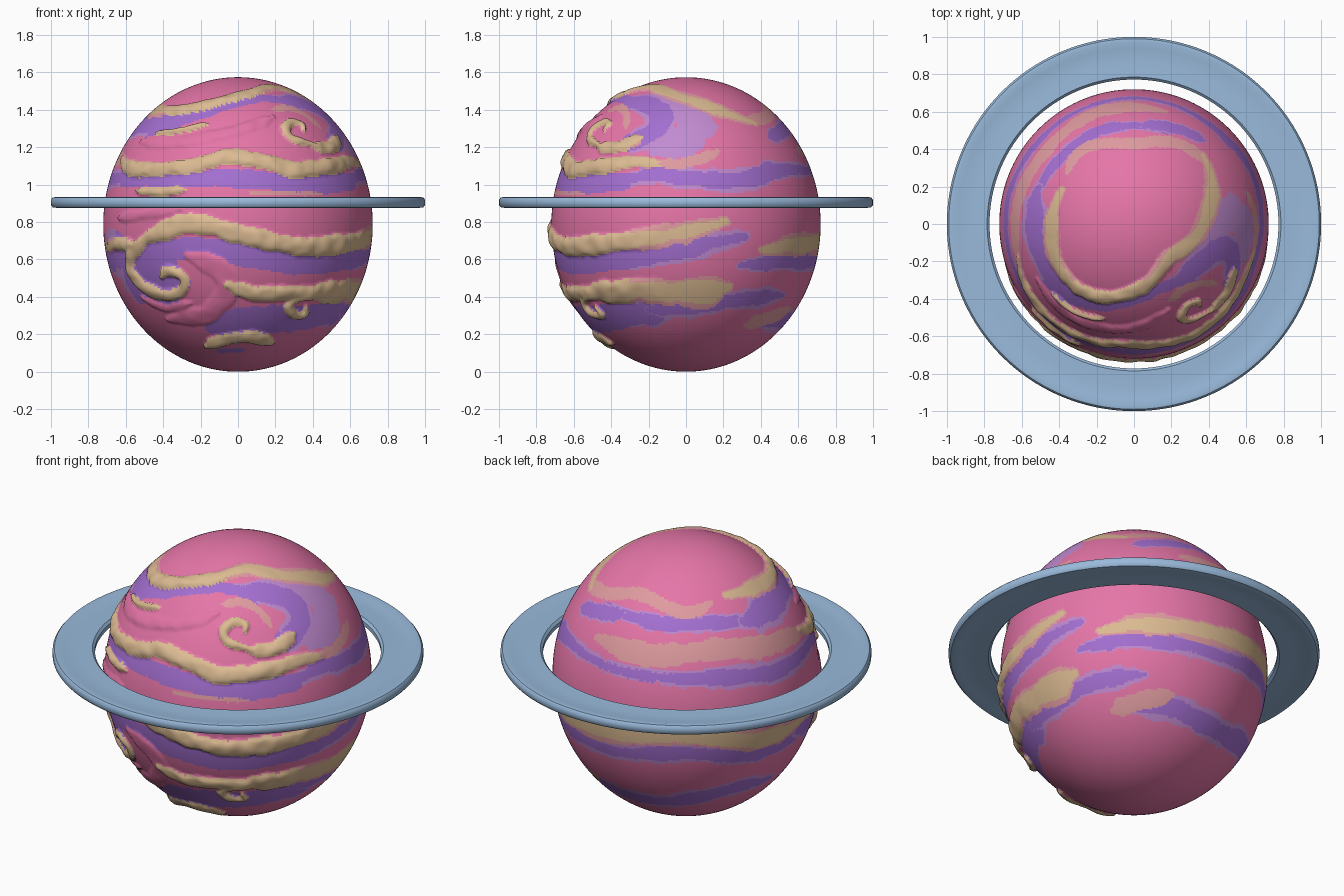
import bpy, bmesh, math
from mathutils import Vector, kdtree, noise

cube = bpy.data.objects.get("Cube")
if cube:
    bpy.data.objects.remove(cube, do_unlink=True)

RADIUS, HALF = 0.72, 0.787


def material(name, rgb):
    mat = bpy.data.materials.new(name)
    mat.use_nodes = True
    mat.diffuse_color = (*rgb, 1)
    mat.node_tree.nodes["Principled BSDF"].inputs["Base Color"].default_value = (*rgb, 1)
    return mat


PINK, PURPLE, LILAC, CREAM, TAN = range(5)
planet_mats = [
    material("pink", (0.79, 0.18, 0.39)),
    material("purple", (0.37, 0.16, 0.64)),
    material("lilac", (0.54, 0.26, 0.64)),
    material("cream", (0.72, 0.5, 0.29)),
    material("pinkish tan", (0.74, 0.33, 0.35)),
]
ring_mat = material("ring blue", (0.32, 0.49, 0.71))


def on_surface(lon, z):
    """Point on the ellipsoid; longitude 0 faces the front, 90 is +x."""
    t = max(-1, min(1, z / HALF - 1))
    r = RADIUS * math.sqrt(1 - t * t)
    a = math.radians(lon)
    return Vector((r * math.sin(a), -r * math.cos(a), z))


def smooth_path(points, steps=20):
    """Catmull-Rom samples through (longitude, height) points."""
    pts = [Vector(p) for p in points]
    pts = [pts[0] * 2 - pts[1]] + pts + [pts[-1] * 2 - pts[-2]]
    out = []
    for a, b, c, d in zip(pts, pts[1:], pts[2:], pts[3:]):
        for i in range(steps + 1):
            t = i / steps
            out.append((2 * b + (c - a) * t + (2 * a - 5 * b + 4 * c - d) * t ** 2
                        + (3 * b - a - 3 * c + d) * t ** 3) / 2)
    return out


strokes = []


def stroke(colour, half_width, points, relief=0.0):
    """Brush stroke whose ends narrow to less than half its width."""
    path = smooth_path(points)
    last = len(path) - 1
    widths = [half_width * min(1, 0.4 + 5 * min(i, last - i) / last) for i in range(last + 1)]
    strokes.append((colour, path, widths, relief))


def crest(half_width, points):
    """Raised cream cloud crest."""
    stroke(CREAM, half_width, points, relief=0.024)


def fold(half_width, points):
    """Slightly raised pink fold."""
    stroke(PINK, half_width, points, relief=0.012)


# Upper purple belt, wrapping the cap and sweeping into the upper curl
stroke(LILAC, .08, [(60, 1.47), (85, 1.42), (95, 1.33), (90, 1.25), (74, 1.18)])
stroke(PURPLE, .04, [(-200, 1.33), (-160, 1.32), (-130, 1.32), (-95, 1.3), (-45, 1.33),
                     (-13, 1.41), (15, 1.46), (60, 1.44)])
stroke(PURPLE, .08, [(-110, 1.3), (-72, 1.32), (-35, 1.34)])
stroke(PURPLE, .08, [(35, 1.46), (70, 1.4), (72, 1.29), (55, 1.2)])
stroke(PURPLE, .04, [(140, 1.25), (155, 1.28), (175, 1.32)])

# Cream crest around the cap, fading to tan at the back
stroke(TAN, .03, [(125, 1.34), (150, 1.36), (180, 1.42), (215, 1.37), (232, 1.4)])
crest(.045, [(-115, 1.42), (-90, 1.41), (-55, 1.39), (-25, 1.42), (0, 1.47), (45, 1.52),
             (90, 1.46), (114, 1.39), (135, 1.33)])

# Raised pink folds between the belts
fold(.04, [(-60, 1.23), (-30, 1.23), (0, 1.29), (22, 1.36)])
fold(.03, [(-62, .82), (-45, .84), (-25, .87)])
crest(.02, [(-50, 1.27), (-35, 1.28), (-18, 1.32)])

# Middle purple belt all round
stroke(PURPLE, .05, [(-200, 1.07), (-135, 1.06), (-100, 1.02), (-70, 1.03), (0, 1.03), (30, 1), (60, 1.02),
                     (75, 1.06), (90, 1.04), (115, 1.02), (143, 1.08), (200, 1.05)])
stroke(TAN, .045, [(-195, 1.18), (-160, 1.17), (-130, 1.2), (-100, 1.16), (-65, 1.12)])
stroke(TAN, .013, [(4, .955), (40, .95)])

# Middle cream crest
crest(.044, [(-74, 1.14), (-60, 1.09), (-39, 1.08), (-18, 1.11), (-4, 1.15), (13, 1.12),
             (27, 1.08), (48, 1.1), (66, 1.12), (80, 1.11)])
stroke(TAN, .025, [(78, 1.11), (92, 1.12), (106, 1.18)])
crest(.025, [(-50, .965), (-38, .96), (-24, .97)])

# Upper curl: a tan crest over a cream hook
stroke(TAN, .026, [(24, 1.4), (38, 1.41), (49, 1.37), (54, 1.3)])
crest(.04, [(66, 1.25), (54, 1.2), (41, 1.2)])
crest(.026, [(44, 1.2), (30, 1.24), (27, 1.29), (32, 1.33), (39, 1.32), (39, 1.285)])

# Lower purple belts
stroke(PURPLE, .065, [(-45, .66), (-15, .65), (5, .62), (25, .58), (45, .59), (65, .61), (90, .67), (116, .72)])
stroke(PURPLE, .045, [(115, .57), (140, .59), (180, .59), (215, .63), (250, .57), (300, .6)])
stroke(PURPLE, .09, [(-16, .23), (5, .27), (30, .28), (60, .31), (85, .34)])
stroke(PURPLE, .05, [(70, .33), (90, .34), (115, .38), (145, .41)])
stroke(PURPLE, .06, [(135, .26), (165, .27), (200, .26), (235, .34), (265, .34)])
crest(.045, [(-24, .14), (-10, .17), (8, .19), (24, .16)])
stroke(PURPLE, .025, [(-18, .11), (5, .115)])
stroke(TAN, .04, [(128, .25), (142, .28), (160, .33)])

# Great storm: purple eye and the pink arm around it
stroke(PURPLE, .12, [(-85, .62), (-62, .6), (-57, .48), (-40, .5)])
stroke(PURPLE, .17, [(-50, .5), (-40, .5), (-28, .48)])
fold(.06, [(-22, .62), (-8, .55), (-5, .43), (-18, .31), (-42, .28)])
fold(.025, [(-55, .4), (-40, .34), (-24, .37)])

# Lower cream crest with the storm's spiral arm
crest(.035, [(-78, .66), (-66, .68), (-50, .68)])
crest(.052, [(-50, .68), (-36, .74), (-25, .79), (-12, .78), (0, .74), (13, .7), (30, .67), (50, .68),
             (70, .71), (90, .75), (107, .8)])
crest(.04, [(-38, .74), (-53, .63), (-56, .53), (-48, .44), (-36, .41)])
crest(.03, [(-44, .42), (-36, .41), (-27, .44), (-26, .51), (-33, .54), (-37, .51)])
crest(.05, [(125, .65), (150, .68), (180, .7), (215, .75), (250, .66), (280, .67)])

# Lowest cream crest and small curl
crest(.045, [(-5, .47), (6, .42), (18, .42), (35, .42), (50, .43)])
crest(.07, [(35, .42), (55, .43), (75, .43), (95, .42), (110, .45)])
crest(.028, [(46, .41), (33, .4), (27, .36), (31, .31), (38, .31), (37, .35)])


def behind(p, start):
    return max(0.0, min(1.0, (p.y - start) / 0.3))


# Planet body
bm = bmesh.new()
bmesh.ops.create_uvsphere(bm, u_segments=440, v_segments=220, radius=1)
for v in bm.verts:
    v.co = Vector((v.co.x * RADIUS, v.co.y * RADIUS, (v.co.z + 1) * HALF))
faces = [(f, f.calc_center_median()) for f in bm.faces]
lift = {}

for colour, path, widths, relief in strokes:
    tree = kdtree.KDTree(len(path))
    for i, s in enumerate(path):
        tree.insert(on_surface(s.x, s.y), i)
    tree.balance()
    margin = 2 * max(widths)
    low = min(s.y for s in path) - margin
    high = max(s.y for s in path) + margin

    def coverage(p):
        """Distance from the path over its ragged local half width; wider at the back."""
        if not low < p.z < high:
            return 9.0
        _, i, dist = tree.find(p)
        width = widths[i] * (1 + 0.3 * behind(p, -0.3))
        if dist > 1.5 * width:
            return 9.0
        return dist / (width * (1 + 0.25 * noise.noise(p * 7) + 0.2 * noise.noise(p * 18)))

    for f, c in faces:
        d = coverage(c)
        if d < 1:
            edge = d > 0.68 + 0.3 * noise.noise(c * 5) and c.y > -0.3
            f.material_index = {PURPLE: LILAC, CREAM: TAN}.get(colour, colour) if edge else colour
    if relief:
        for v in bm.verts:
            if v.co.y < -0.08:
                d = coverage(v.co)
                if d < 1:
                    bump = relief * math.sqrt(1 - d * d) * (0.85 + 0.4 * noise.noise(v.co * 14))
                    lift[v] = max(lift.get(v, 0), bump * (1 - behind(v.co, -0.38)))

for v, h in lift.items():
    v.co += Vector((v.co.x, v.co.y, v.co.z - HALF)).normalized() * h
for f in bm.faces:
    f.smooth = True


def add_object(name, bm, mats):
    mesh = bpy.data.meshes.new(name)
    bm.to_mesh(mesh)
    bm.free()
    for m in mats:
        mesh.materials.append(m)
    obj = bpy.data.objects.new(name, mesh)
    bpy.context.collection.objects.link(obj)
    return obj


add_object("planet", bm, planet_mats)

# Flat ring with soft raised rims
half_profile = [(.772, .012), (.785, .025), (.86, .022), (.94, .022), (.97, .029), (.99, .026), (1, .014)]
profile = half_profile + [(r, -h) for r, h in reversed(half_profile)]
bm = bmesh.new()
verts = [bm.verts.new((r, 0, .905 + h)) for r, h in profile]
edges = [bm.edges.new((a, b)) for a, b in zip(verts, verts[1:] + verts[:1])]
bmesh.ops.spin(bm, geom=verts + edges, cent=(0, 0, 0), axis=(0, 0, 1), angle=math.tau, steps=160)
bmesh.ops.remove_doubles(bm, verts=bm.verts, dist=0.0005)
bmesh.ops.recalc_face_normals(bm, faces=bm.faces)
ring = add_object("ring", bm, [ring_mat])
bpy.ops.object.select_all(action="DESELECT")
ring.select_set(True)
bpy.context.view_layer.objects.active = ring
bpy.ops.object.shade_smooth_by_angle(angle=math.radians(40))
